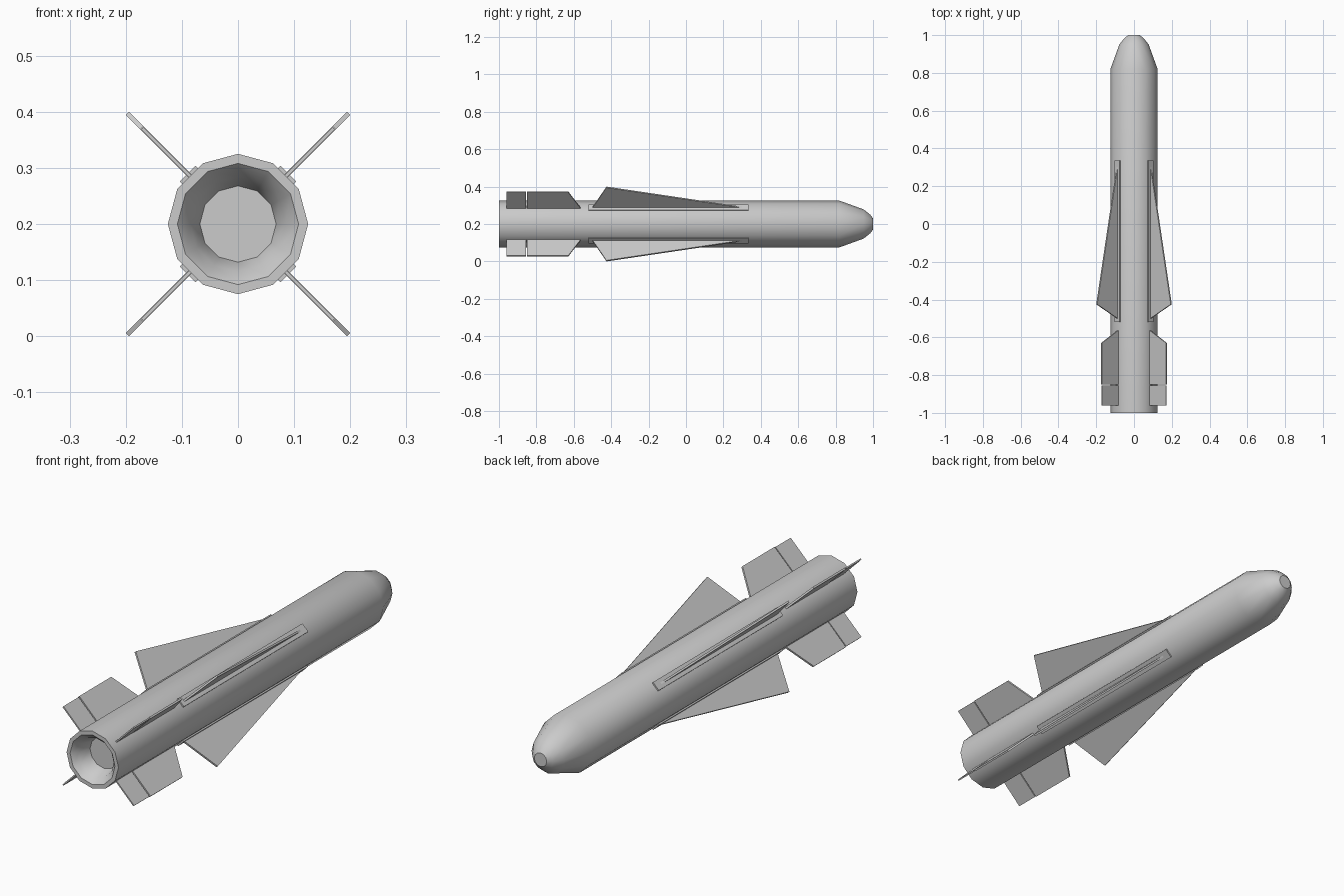
import bpy, bmesh, math
from mathutils import Matrix, Vector

if "Cube" in bpy.data.objects:
    bpy.data.objects.remove(bpy.data.objects["Cube"])

CZ = 0.2  # height of the body axis


def finish(name, bm, angle=None):
    bmesh.ops.recalc_face_normals(bm, faces=bm.faces)
    me = bpy.data.meshes.new(name)
    bm.to_mesh(me)
    bm.free()
    ob = bpy.data.objects.new(name, me)
    bpy.context.collection.objects.link(ob)
    if angle:
        bpy.ops.object.select_all(action='DESELECT')
        ob.select_set(True)
        bpy.context.view_layer.objects.active = ob
        bpy.ops.object.shade_smooth_by_angle(angle=math.radians(angle))
    return ob


def lathe(name, profile, n):
    """Revolve (y, radius) pairs round the body axis and cap both ends."""
    bm = bmesh.new()
    rings = []
    for y, r in profile:
        rings.append([bm.verts.new((r * math.cos(2 * math.pi * i / n), y,
                                    CZ + r * math.sin(2 * math.pi * i / n)))
                      for i in range(n)])
    for a, b in zip(rings, rings[1:]):
        for i in range(n):
            j = (i + 1) % n
            bm.faces.new((a[i], a[j], b[j], b[i]))
    bm.faces.new(rings[0])
    bm.faces.new(rings[-1])
    return finish(name, bm, 35)


def plate(name, outline, thick, angle):
    """Flat plate from (radius, y) outline, turned round the body axis."""
    bm = bmesh.new()
    f = bm.faces.new([bm.verts.new((r, y, -thick / 2)) for r, y in outline])
    ext = bmesh.ops.extrude_face_region(bm, geom=[f])
    top = [v for v in ext['geom'] if isinstance(v, bmesh.types.BMVert)]
    bmesh.ops.translate(bm, verts=top, vec=Vector((0, 0, thick)))
    m = Matrix.Translation((0, 0, CZ)) @ Matrix.Rotation(angle, 4, 'Y')
    bmesh.ops.transform(bm, matrix=m, verts=bm.verts)
    return finish(name, bm)


# Body with rounded nose and recessed exhaust nozzle
lathe("body", [(-0.92, 0.068), (-0.975, 0.085), (-1.0, 0.108), (-1.0, 0.125),
               (0.82, 0.125), (0.95, 0.078), (0.985, 0.05), (1.0, 0.03)], 12)

# Four sets of wing, mounting strip, tail fin and control flap
for k in range(4):
    a = math.radians(45 + 90 * k)
    plate(f"wing_{k}", [(0.11, 0.33), (0.125, 0.31), (0.279, -0.425),
                        (0.125, -0.50), (0.11, -0.50)], 0.008, a)
    plate(f"wing_strip_{k}", [(0.11, 0.335), (0.127, 0.335),
                              (0.127, -0.52), (0.11, -0.52)], 0.04, a)
    plate(f"tail_fin_{k}", [(0.11, -0.56), (0.124, -0.565), (0.243, -0.63),
                            (0.243, -0.85), (0.11, -0.85)], 0.008, a)
    plate(f"tail_flap_{k}", [(0.11, -0.855), (0.241, -0.855),
                             (0.241, -0.96), (0.11, -0.96)], 0.006, a)
